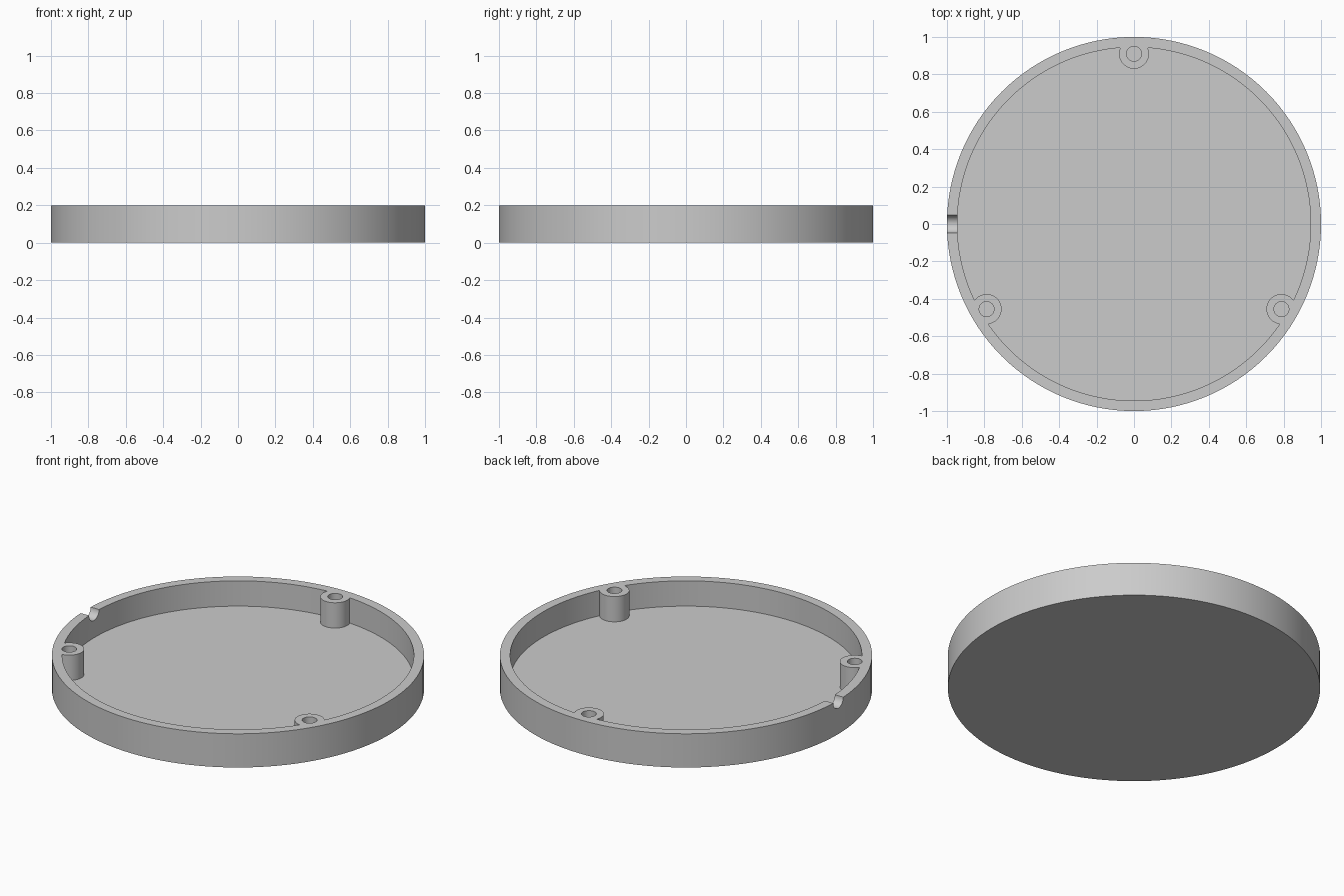
import bpy
from math import cos, sin, pi, radians

if "Cube" in bpy.data.objects:
    bpy.data.objects.remove(bpy.data.objects["Cube"], do_unlink=True)

HEIGHT, FLOOR = 0.2, 0.05
OUTER, INNER = 1.0, 0.945
BOSS_RING, BOSS_R, HOLE_R, NOTCH_R = 0.91, 0.08, 0.04, 0.047

grey = bpy.data.materials.new("grey plastic")
grey.use_nodes = True
colour = (0.6, 0.6, 0.6, 1)
grey.diffuse_color = colour
grey.node_tree.nodes["Principled BSDF"].inputs["Base Color"].default_value = colour


def cylinder(name, radius, z0, z1, x=0, y=0, sides=48):
    """Upright cylinder between two heights."""
    bpy.ops.mesh.primitive_cylinder_add(vertices=sides, radius=radius, depth=z1 - z0,
                                        location=(x, y, (z0 + z1) / 2))
    obj = bpy.context.object
    obj.name = name
    obj.data.materials.append(grey)
    return obj


def cut(target, cutter):
    """Subtract the cutter from the target and discard it."""
    mod = target.modifiers.new("cut", 'BOOLEAN')
    mod.operation = 'DIFFERENCE'
    mod.solver = 'EXACT'
    mod.object = cutter
    bpy.context.view_layer.objects.active = target
    bpy.ops.object.modifier_apply(modifier=mod.name)
    bpy.data.objects.remove(cutter, do_unlink=True)


# Round tray body and the pocket that hollows it
tray = cylinder("round_tray", OUTER, 0, HEIGHT, sides=128)
pocket = cylinder("pocket_cutter", INNER, FLOOR, HEIGHT + 0.1, sides=128)

# Three screw bosses are left standing in the pocket
spots = [(BOSS_RING * cos(radians(a)), BOSS_RING * sin(radians(a))) for a in (90, 210, 330)]
for x, y in spots:
    cut(pocket, cylinder("boss_keep", BOSS_R, FLOOR - 0.1, HEIGHT + 0.2, x, y))
cut(tray, pocket)

# Screw holes in the bosses
for x, y in spots:
    cut(tray, cylinder("hole_cutter", HOLE_R, FLOOR, HEIGHT + 0.1, x, y, 32))

# Half-round cable notch in the right rim
notch = cylinder("notch_cutter", NOTCH_R, HEIGHT - 0.1, HEIGHT + 0.1, -0.98, 0, 32)
notch.rotation_euler.y = pi / 2
bpy.context.view_layer.update()
cut(tray, notch)

# Smooth walls with crisp rims
bpy.ops.object.select_all(action='DESELECT')
tray.select_set(True)
bpy.context.view_layer.objects.active = tray
bpy.ops.object.shade_smooth_by_angle(angle=radians(30))
